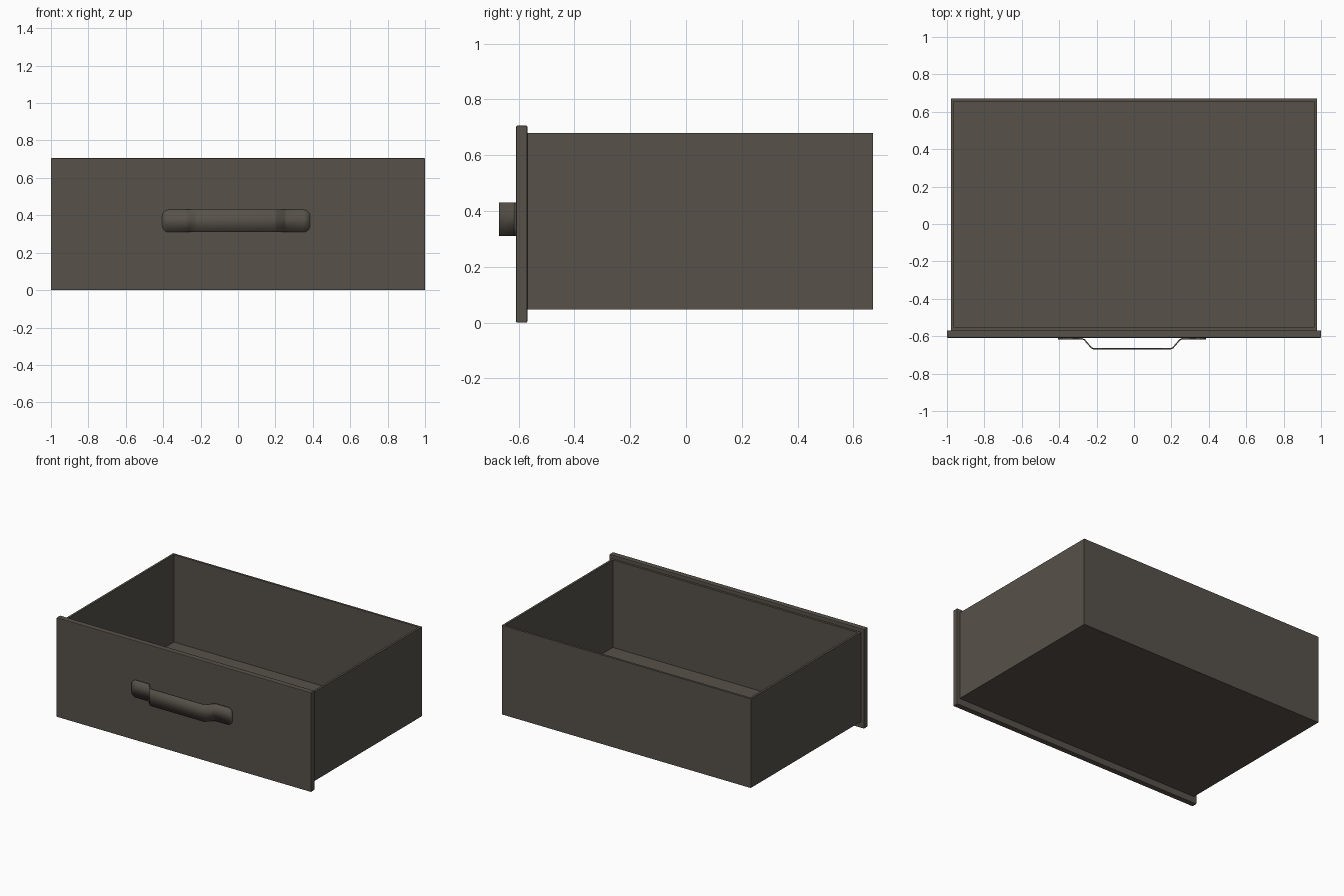
import bpy, bmesh, math
from mathutils import Vector

if "Cube" in bpy.data.objects:
    bpy.data.objects.remove(bpy.data.objects["Cube"])

wood = bpy.data.materials.new("dark_wood")
wood.diffuse_color = (0.095, 0.083, 0.067, 1)
wood.use_nodes = True
wood.node_tree.nodes["Principled BSDF"].inputs["Base Color"].default_value = wood.diffuse_color


def finish(name, bm):
    bmesh.ops.recalc_face_normals(bm, faces=bm.faces)
    mesh = bpy.data.meshes.new(name)
    bm.to_mesh(mesh)
    bm.free()
    ob = bpy.data.objects.new(name, mesh)
    bpy.context.collection.objects.link(ob)
    mesh.materials.append(wood)
    return ob


def box_bmesh(lo, hi):
    lo, hi = Vector(lo), Vector(hi)
    bm = bmesh.new()
    bmesh.ops.create_cube(bm, size=1)
    bmesh.ops.scale(bm, vec=hi - lo, verts=bm.verts)
    bmesh.ops.translate(bm, vec=(lo + hi) / 2, verts=bm.verts)
    return bm


# Front panel with slightly softened edges
front = finish("front_panel", box_bmesh((-1, -0.609, 0), (1, -0.569, 0.706)))
bev = front.modifiers.new("soft_edges", 'BEVEL')
bev.width, bev.segments = 0.004, 2

# Open tray: inset the top face for the rim, then sink it to the floor
bm = box_bmesh((-0.978, -0.569, 0.047), (0.978, 0.67, 0.68))
top = max(bm.faces, key=lambda f: f.calc_center_median().z)
bmesh.ops.inset_region(bm, faces=[top], thickness=0.022)
sunk = bmesh.ops.extrude_face_region(bm, geom=[top])
bmesh.ops.translate(bm, vec=(0, 0, -0.621),
                    verts=[v for v in sunk["geom"] if isinstance(v, bmesh.types.BMVert)])
bmesh.ops.delete(bm, geom=[f for f in [top] if f.is_valid], context='FACES')
finish("drawer_tray", bm)

# Handle: bent metal strip made of columns (x, depth, half height), mirrored in x
half_h, r, end = 0.06, 0.035, 0.395
half = [(0.205, 0.054, half_h), (0.217, 0.050, half_h),
        (0.255, 0.006, half_h), (0.268, 0.0, half_h)]
for i in range(7):
    a = math.radians(15 * i)
    half.append((end - r + r * math.sin(a), 0.0, half_h - r + r * math.cos(a)))
columns = [(-x, d, h) for x, d, h in reversed(half)] + half

bm = bmesh.new()
pairs = [[bm.verts.new((x - 0.01, -0.613 - d, 0.37 + s * h)) for s in (-1, 1)]
         for x, d, h in columns]
for (a, b), (c, d) in zip(pairs, pairs[1:]):
    bm.faces.new((a, c, d, b))
handle = finish("handle", bm)
solid = handle.modifiers.new("thickness", 'SOLIDIFY')
solid.thickness, solid.offset = 0.007, 0
bpy.context.view_layer.objects.active = handle
handle.select_set(True)
bpy.ops.object.shade_smooth_by_angle(angle=math.radians(30))
